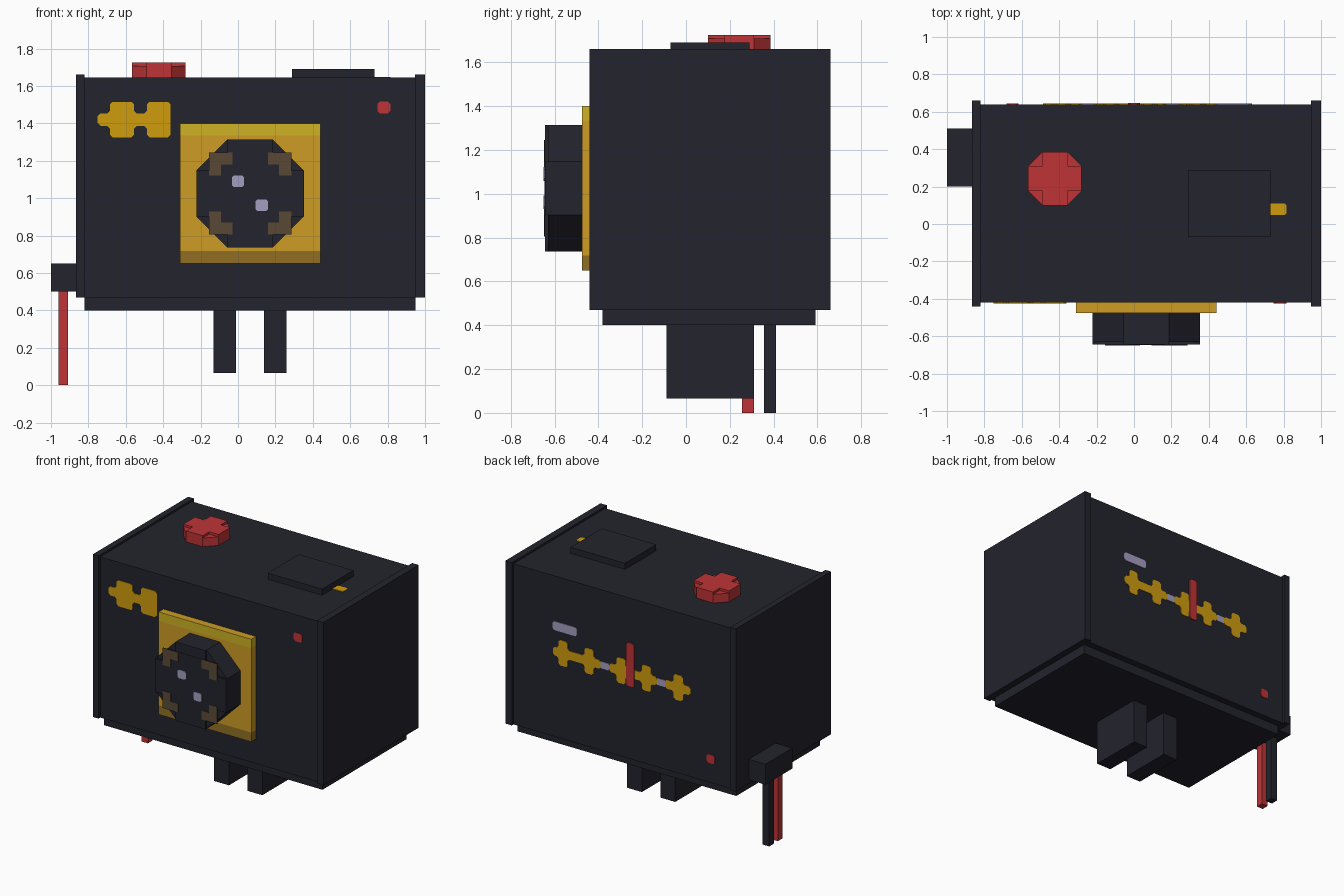
import bpy, bmesh
from mathutils import Vector

if "Cube" in bpy.data.objects:
    bpy.data.objects.remove(bpy.data.objects["Cube"])


def material(name, rgb):
    m = bpy.data.materials.new(name)
    m.diffuse_color = [(c / 255 / 12.92 if c < 11 else ((c / 255 + 0.055) / 1.055) ** 2.4) for c in rgb] + [1]
    m.use_nodes = True
    m.node_tree.nodes["Principled BSDF"].inputs["Base Color"].default_value = m.diffuse_color
    return m


DARK = material("dark navy", (35, 35, 45))
RED = material("red", (190, 52, 54))
YELLOW = material("warm yellow", (205, 156, 38))
PALE = material("olive yellow", (207, 178, 38))
OCHRE = material("dark ochre", (145, 111, 35))
GOLD = material("gold", (208, 156, 14))
LILAC = material("lilac grey", (164, 157, 192))
BROWN = material("brown", (90, 73, 54))


def finish(name, bm, *mats):
    bmesh.ops.recalc_face_normals(bm, faces=bm.faces)
    me = bpy.data.meshes.new(name)
    bm.to_mesh(me)
    bm.free()
    for m in mats:
        me.materials.append(m)
    ob = bpy.data.objects.new(name, me)
    bpy.context.collection.objects.link(ob)
    return ob


def prism(name, pts, lo, hi, mat, axis="y"):
    """Extrude an outline along y (outline in x, z) or along z (outline in x, y)."""
    bm = bmesh.new()
    place = (lambda p, d: (p[0], d, p[1])) if axis == "y" else (lambda p, d: (p[0], p[1], d))
    face = bm.faces.new([bm.verts.new(place(p, lo)) for p in pts])
    ext = bmesh.ops.extrude_face_region(bm, geom=[face])
    verts = [g for g in ext["geom"] if isinstance(g, bmesh.types.BMVert)]
    bmesh.ops.translate(bm, verts=verts, vec=place((0, 0), hi - lo))
    return finish(name, bm, mat)


def rect(x0, x1, y0, y1):
    return [(x0, y0), (x1, y0), (x1, y1), (x0, y1)]


def box(name, x0, x1, y0, y1, z0, z1, mat):
    return prism(name, rect(x0, x1, y0, y1), z0, z1, mat, "z")


def chamfer(pts, c=0.014):
    """Clip every corner of an outline."""
    out = []
    for i, p in enumerate(pts):
        p = Vector(p)
        for q in (pts[i - 1], pts[(i + 1) % len(pts)]):
            out.append(tuple(p + (Vector(q) - p).normalized() * c))
    return out


def band(x0, x1, blocks, z, h, tall):
    """Horizontal strip outline with taller blocks along it."""
    top = [(x0, h)]
    for a, b in blocks:
        top += [(a, h), (a, tall), (b, tall), (b, h)]
    top.append((x1, h))
    clean = [p for i, p in enumerate(top) if i == 0 or p != top[i - 1]]
    if clean[-2][0] == x1:
        clean.pop()
    return [(x, z + d) for x, d in clean] + [(x, z - d) for x, d in reversed(clean)]


def knob(name, cx, cy, r, a, levels, mat, axis):
    """Octagonal knob with a raised cross on its face."""
    base, shoulder, top = levels
    octagon, cross = [], []
    for sx, sy in ((1, 1), (-1, 1), (-1, -1), (1, -1)):
        ends = [(cx + sx * r, cy + sy * a), (cx + sx * a, cy + sy * r)]
        inner = (cx + sx * a, cy + sy * a)
        if sx * sy < 0:
            ends.reverse()
        octagon += ends
        cross += [ends[0], inner, ends[1]]
    prism(name + "_base", octagon, base, shoulder, mat, axis)
    prism(name + "_cross", cross, shoulder, top, mat, axis)


# Casing, base and raised end plates
box("casing", -0.82, 0.95, -0.42, 0.64, 0.47, 1.645, DARK)
box("base", -0.82, 0.95, -0.38, 0.59, 0.40, 0.47, DARK)
box("left_end_plate", -0.865, -0.82, -0.44, 0.66, 0.47, 1.66, DARK)
box("right_end_plate", 0.947, 1.0, -0.44, 0.66, 0.47, 1.66, DARK)

# Two prongs underneath
for i, x in enumerate((-0.13, 0.14)):
    box(f"prong_{i + 1}", x, x + 0.12, -0.09, 0.31, 0.065, 0.40, DARK)

# Cable box and its two leads
box("cable_box", -1.0, -0.865, 0.20, 0.51, 0.50, 0.65, DARK)
box("red_lead", -0.96, -0.908, 0.255, 0.31, 0, 0.50, RED)
box("dark_lead", -0.96, -0.908, 0.355, 0.41, 0, 0.50, DARK)

# Dial plate with a light upper band and a dark lower band
bm = bmesh.new()
bmesh.ops.create_cube(bm, size=1)
bmesh.ops.scale(bm, vec=(0.75, 0.057, 0.75), verts=bm.verts)
bmesh.ops.translate(bm, vec=(0.065, -0.4465, 1.025), verts=bm.verts)
for z in (0.718, 1.335):
    bmesh.ops.bisect_plane(bm, geom=bm.verts[:] + bm.edges[:] + bm.faces[:],
                           plane_co=(0, 0, z), plane_no=(0, 0, 1))
for f in bm.faces:
    z = f.calc_center_median().z
    if abs(f.normal.z) < 0.5:
        f.material_index = 1 if z > 1.335 else 2 if z < 0.718 else 0
finish("dial_plate", bm, YELLOW, PALE, OCHRE)

# Front dial and top button
knob("dial", 0.065, 1.025, 0.288, 0.122, (-0.475, -0.63, -0.643), DARK, "y")
knob("top_button", -0.423, 0.243, 0.143, 0.067, (1.645, 1.708, 1.725), RED, "z")

# Dial face with four brown corner marks and two light dots
prism("dial_face", rect(-0.155, 0.285, 0.805, 1.245), -0.643, -0.646, DARK)
for sx in (-1, 1):
    for sz in (-1, 1):
        corner = [(0.22, 0.22), (0.095, 0.22), (0.095, 0.155), (0.155, 0.155), (0.155, 0.095), (0.22, 0.095)]
        prism("corner_mark", [(0.065 + sx * x, 1.025 + sz * z) for x, z in corner], -0.646, -0.649, BROWN)
for x, z in ((0.0, 1.09), (0.127, 0.962)):
    prism("dial_dot", chamfer(rect(x - 0.033, x + 0.033, z - 0.031, z + 0.031), 0.01), -0.646, -0.650, LILAC)

# Front markings
prism("front_mark", chamfer(band(-0.75, -0.36, [(-0.685, -0.555), (-0.487, -0.36)], 1.42, 0.033, 0.095)),
      -0.42, -0.424, GOLD)
prism("front_light", chamfer(rect(0.745, 0.815, 1.453, 1.517)), -0.42, -0.424, RED)

# Top panel and tab
box("top_panel", 0.29, 0.73, -0.07, 0.29, 1.645, 1.69, DARK)
prism("top_tab", chamfer(rect(0.72, 0.815, 0.048, 0.11), 0.01), 1.645, 1.649, GOLD, "z")

# Back chain of marks, joined by light links
for x0, x1, centres in ((-0.486, -0.28, [-0.388]), (-0.215, 0.17, [-0.13, 0.074]), (0.24, 0.625, [0.333, 0.544])):
    blocks = [(c - 0.037, c + 0.037) for c in centres]
    prism("back_mark", chamfer(band(x0, x1, blocks, 1.097, 0.032, 0.093)), 0.64, 0.644, GOLD)
for x0, x1 in ((-0.28, -0.215), (0.17, 0.24)):
    prism("back_link", rect(x0, x1, 1.072, 1.122), 0.64, 0.644, LILAC)

# Other back details
prism("back_strip", chamfer(rect(0.43, 0.63, 1.25, 1.315)), 0.64, 0.644, LILAC)
prism("back_bar", chamfer(rect(-0.033, 0.033, 1.0, 1.32)), 0.64, 0.648, RED)
prism("back_light", chamfer(rect(-0.683, -0.617, 0.613, 0.677)), 0.64, 0.644, RED)
